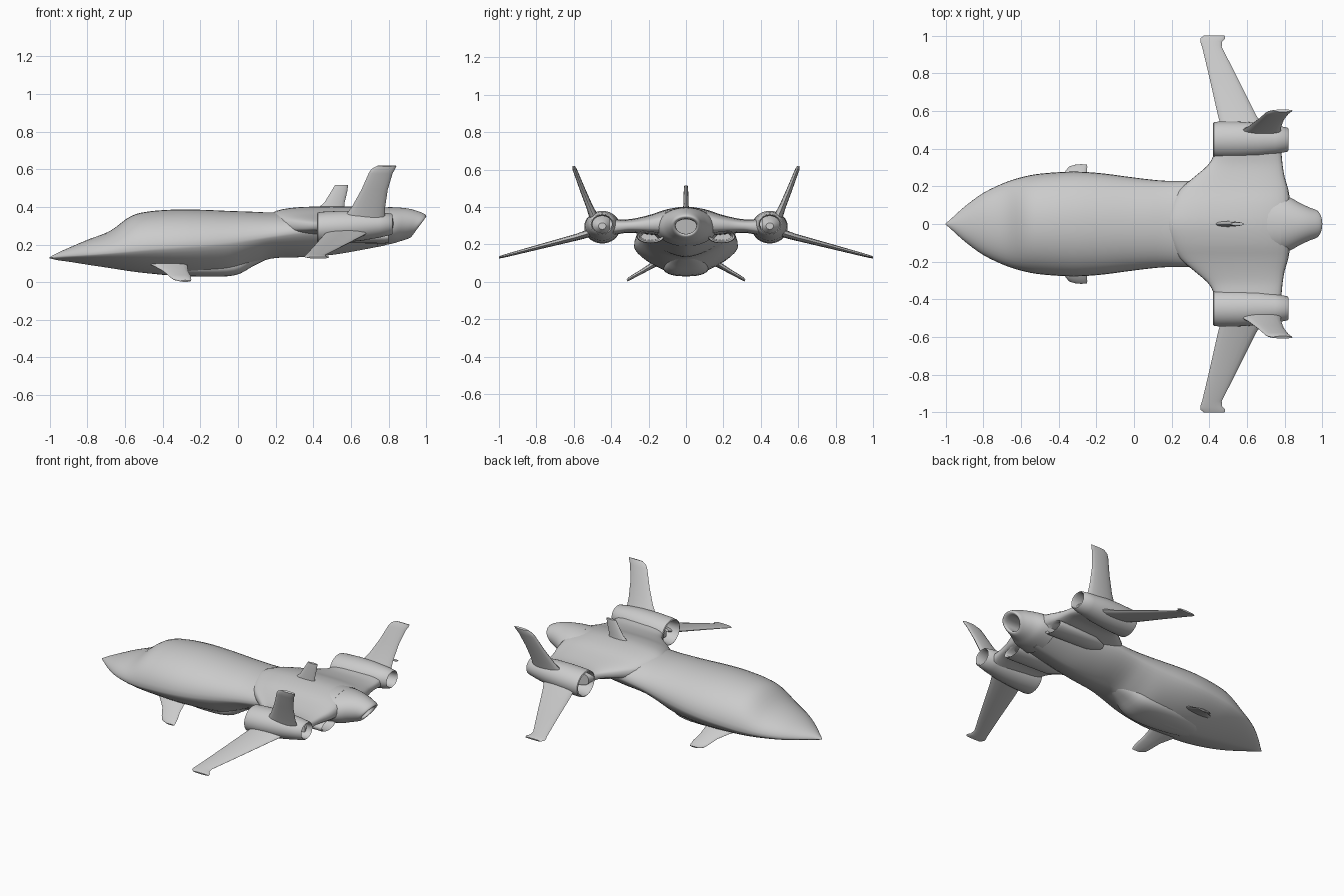
import bpy, bmesh
from math import sin, cos, pi, radians
from mathutils import Vector


def loft(name, rings, caps=True, closed=False):
    """Skin a list of point rings into one smooth-shaded object."""
    bm = bmesh.new()
    vs = [[bm.verts.new(p) for p in r] for r in rings]
    n = len(rings[0])
    pairs = list(zip(vs, vs[1:])) + ([(vs[-1], vs[0])] if closed else [])
    for a, b in pairs:
        for i in range(n):
            j = (i + 1) % n
            bm.faces.new((a[i], a[j], b[j], b[i]))
    if caps and not closed:
        bm.faces.new(vs[0])
        bm.faces.new(vs[-1])
    bmesh.ops.recalc_face_normals(bm, faces=bm.faces)
    me = bpy.data.meshes.new(name)
    bm.to_mesh(me)
    bm.free()
    ob = bpy.data.objects.new(name, me)
    bpy.context.collection.objects.link(ob)
    bpy.ops.object.select_all(action='DESELECT')
    ob.select_set(True)
    bpy.context.view_layer.objects.active = ob
    bpy.ops.object.shade_smooth_by_angle(angle=radians(40))
    return ob


def smooth(rows, steps=4):
    """Catmull-Rom interpolation of rows of numbers."""
    out = []
    for i in range(len(rows) - 1):
        p0, p1 = rows[max(i - 1, 0)], rows[i]
        p2, p3 = rows[i + 1], rows[min(i + 2, len(rows) - 1)]
        for k in range(steps):
            t = k / steps
            out.append([0.5 * (2 * b + (c - a) * t + (2 * a - 5 * b + 4 * c - d) * t * t
                               + (3 * b - a - 3 * c + d) * t ** 3)
                        for a, b, c, d in zip(p0, p1, p2, p3)])
    return out + [list(rows[-1])]


def hull_ring(x, hw, edge, top, bot, shear=0.0, bexp=1.5, n=40):
    """Rounded top, V-shaped belly, meeting in a chine at height 'edge'."""
    pts = []
    for i in range(n):
        c, s = cos(2 * pi * i / n), sin(2 * pi * i / n)
        e = 2.0 if s >= 0 else bexp
        y = hw * (1 if c > 0 else -1) * abs(c) ** (2 / e)
        h = abs(s) ** (2 / e)
        z = edge + (top - edge) * h if s >= 0 else edge - (edge - bot) * h
        pts.append((x + shear * (z - edge), y, z))
    return pts


def fin(name, sections, side=1, n=16):
    """Blade through (leading point, trailing point, thickness) sections."""
    span = Vector(sections[-1][0]) - Vector(sections[0][0])
    rings = []
    for le, te, th in sections:
        le, te = Vector(le), Vector(te)
        up = (te - le).cross(span).normalized()
        ring = []
        for i in range(n):
            a = 2 * pi * i / n
            p = le.lerp(te, 0.5 - 0.5 * cos(a)) + up * (th / 2 * sin(a))
            ring.append((p.x, p.y * side, p.z))
        rings.append(ring)
    return loft(name, rings)


# Main hull: x, half width, chine z, top z, bottom z
hull = [
    (-1.00, 0.003, 0.130, 0.133, 0.127), (-0.96, 0.038, 0.134, 0.155, 0.117),
    (-0.90, 0.092, 0.138, 0.182, 0.109), (-0.80, 0.165, 0.145, 0.225, 0.093),
    (-0.68, 0.222, 0.155, 0.272, 0.075), (-0.57, 0.255, 0.166, 0.350, 0.058),
    (-0.47, 0.270, 0.176, 0.376, 0.046), (-0.32, 0.278, 0.188, 0.386, 0.033),
    (-0.18, 0.270, 0.199, 0.384, 0.030), (-0.04, 0.252, 0.214, 0.378, 0.040),
    (0.08, 0.237, 0.230, 0.374, 0.090), (0.18, 0.229, 0.245, 0.370, 0.126),
    (0.34, 0.226, 0.268, 0.372, 0.133), (0.50, 0.205, 0.280, 0.385, 0.145),
    (0.66, 0.180, 0.285, 0.392, 0.172), (0.78, 0.160, 0.290, 0.398, 0.195),
]
loft("hull", [hull_ring(*r) for r in smooth(hull)])

# Hooded tail outlet: outer skin, lip, then the hollow inside
tail = [
    (0.74, 0.165, 0.290, 0.396, 0.190, 0.0), (0.82, 0.145, 0.295, 0.398, 0.205, 0.0),
    (0.88, 0.112, 0.300, 0.392, 0.218, 0.2), (0.93, 0.088, 0.302, 0.376, 0.230, 0.4),
    (0.96, 0.076, 0.303, 0.358, 0.238, 0.65), (0.966, 0.064, 0.303, 0.344, 0.248, 0.75),
    (0.945, 0.056, 0.302, 0.335, 0.256, 0.7), (0.86, 0.056, 0.300, 0.335, 0.256, 0.2),
]
loft("tail_hood", [hull_ring(*r, 2.0) for r in smooth(tail)])

# Centre wing joining hull and engines: y, front x, rear x, top z, bottom z
half = [(0.00, 0.16, 0.83, 0.402, 0.24), (0.10, 0.19, 0.83, 0.388, 0.24),
        (0.18, 0.24, 0.82, 0.362, 0.25), (0.25, 0.32, 0.80, 0.344, 0.258),
        (0.31, 0.39, 0.79, 0.334, 0.262), (0.36, 0.42, 0.785, 0.334, 0.255),
        (0.41, 0.43, 0.78, 0.338, 0.245)]
rows = smooth([(-r[0],) + r[1:] for r in half[:0:-1]] + half, 3)
rings = []
for y, x0, x1, top, bot in rows:
    ring = []
    for i in range(32):
        c, s = cos(2 * pi * i / 32), sin(2 * pi * i / 32)
        x = (x0 + x1) / 2 + (x1 - x0) / 2 * (1 if c > 0 else -1) * abs(c) ** 0.7
        z = (top + bot) / 2 + (top - bot) / 2 * (1 if s > 0 else -1) * abs(s) ** 0.6
        ring.append((x, y, z))
    rings.append(ring)
loft("centre_wing", rings)

# Raised spine fin
fin("spine_fin", [((0.40, 0, 0.37), (0.565, 0, 0.37), 0.035),
                  ((0.46, 0, 0.425), (0.567, 0, 0.425), 0.026),
                  ((0.50, 0, 0.49), (0.58, 0, 0.48), 0.024),
                  ((0.515, 0, 0.515), (0.585, 0, 0.515), 0.018)])

# Belly fairing under the hull
loft("belly_fairing", [hull_ring(x, w, z + 0.06, z + 0.08, z, 0, 2.6) for x, w, z in smooth(
    [(-0.50, 0.05, 0.06), (-0.42, 0.10, 0.041), (-0.2, 0.125, 0.030),
     (-0.02, 0.115, 0.036), (0.08, 0.09, 0.085), (0.16, 0.06, 0.125)])])

for side, tag in ((1, "left"), (-1, "right")):
    # Engine pod: hollow tube, x / radius profile running out, round and back inside
    prof = [(0.420, 0.086), (0.424, 0.093), (0.45, 0.096), (0.55, 0.096), (0.66, 0.090),
            (0.75, 0.077), (0.815, 0.064), (0.82, 0.058), (0.81, 0.052), (0.70, 0.056),
            (0.55, 0.072), (0.43, 0.080)]
    loft("engine_pod_" + tag,
         [[(x, side * (0.448 + r * cos(2 * pi * i / 36)),
            0.288 + 0.05 * (x - 0.42) + 0.88 * r * sin(2 * pi * i / 36))
           for i in range(36)] for x, r in prof], closed=True)
    # Engine core blocking the tube
    loft("engine_core_" + tag,
         [[(x, side * (0.448 + r * cos(2 * pi * i / 24)), 0.298 + 0.88 * r * sin(2 * pi * i / 24))
           for i in range(24)] for x, r in ((0.54, 0.02), (0.60, 0.074), (0.64, 0.072), (0.70, 0.02))])

    # Drooping outer wing with flared tip
    fin("outer_wing_" + tag, [((0.47, 0.49, 0.268), (0.70, 0.49, 0.268), 0.045),
                              ((0.445, 0.58, 0.240), (0.648, 0.58, 0.240), 0.036),
                              ((0.40, 0.78, 0.188), (0.548, 0.78, 0.188), 0.026),
                              ((0.362, 0.94, 0.146), (0.466, 0.94, 0.146), 0.018),
                              ((0.352, 0.97, 0.138), (0.468, 0.97, 0.138), 0.016),
                              ((0.352, 0.985, 0.134), (0.484, 0.985, 0.134), 0.015),
                              ((0.370, 1.0, 0.130), (0.482, 1.0, 0.130), 0.010)], side)

    # Swept tail fin on the pod
    fin("tail_fin_" + tag, [((0.56, 0.490, 0.34), (0.78, 0.490, 0.34), 0.050),
                            ((0.605, 0.515, 0.40), (0.782, 0.515, 0.40), 0.036),
                            ((0.655, 0.552, 0.49), (0.795, 0.552, 0.49), 0.030),
                            ((0.695, 0.587, 0.58), (0.822, 0.587, 0.58), 0.024),
                            ((0.71, 0.596, 0.602), (0.835, 0.596, 0.602), 0.022),
                            ((0.74, 0.602, 0.618), (0.842, 0.602, 0.618), 0.014)], side)

    # Canard under the nose
    fin("canard_" + tag, [((-0.52, 0.13, 0.112), (-0.25, 0.13, 0.112), 0.040),
                          ((-0.45, 0.18, 0.088), (-0.27, 0.18, 0.088), 0.030),
                          ((-0.395, 0.23, 0.058), (-0.265, 0.23, 0.058), 0.024),
                          ((-0.365, 0.28, 0.030), (-0.25, 0.28, 0.030), 0.020),
                          ((-0.345, 0.305, 0.015), (-0.248, 0.305, 0.015), 0.018),
                          ((-0.31, 0.315, 0.006), (-0.25, 0.315, 0.006), 0.010)], side)

    # Flattened exhaust duct beneath the centre wing
    duct = [(0.42, 0.030, 0.015), (0.50, 0.062, 0.034), (0.78, 0.075, 0.036), (0.80, 0.070, 0.033),
            (0.79, 0.060, 0.025), (0.62, 0.050, 0.020)]
    loft("exhaust_duct_" + tag,
         [[(x, side * (0.19 + a * cos(2 * pi * i / 24)), 0.242 + b * sin(2 * pi * i / 24))
           for i in range(24)] for x, a, b in duct])
